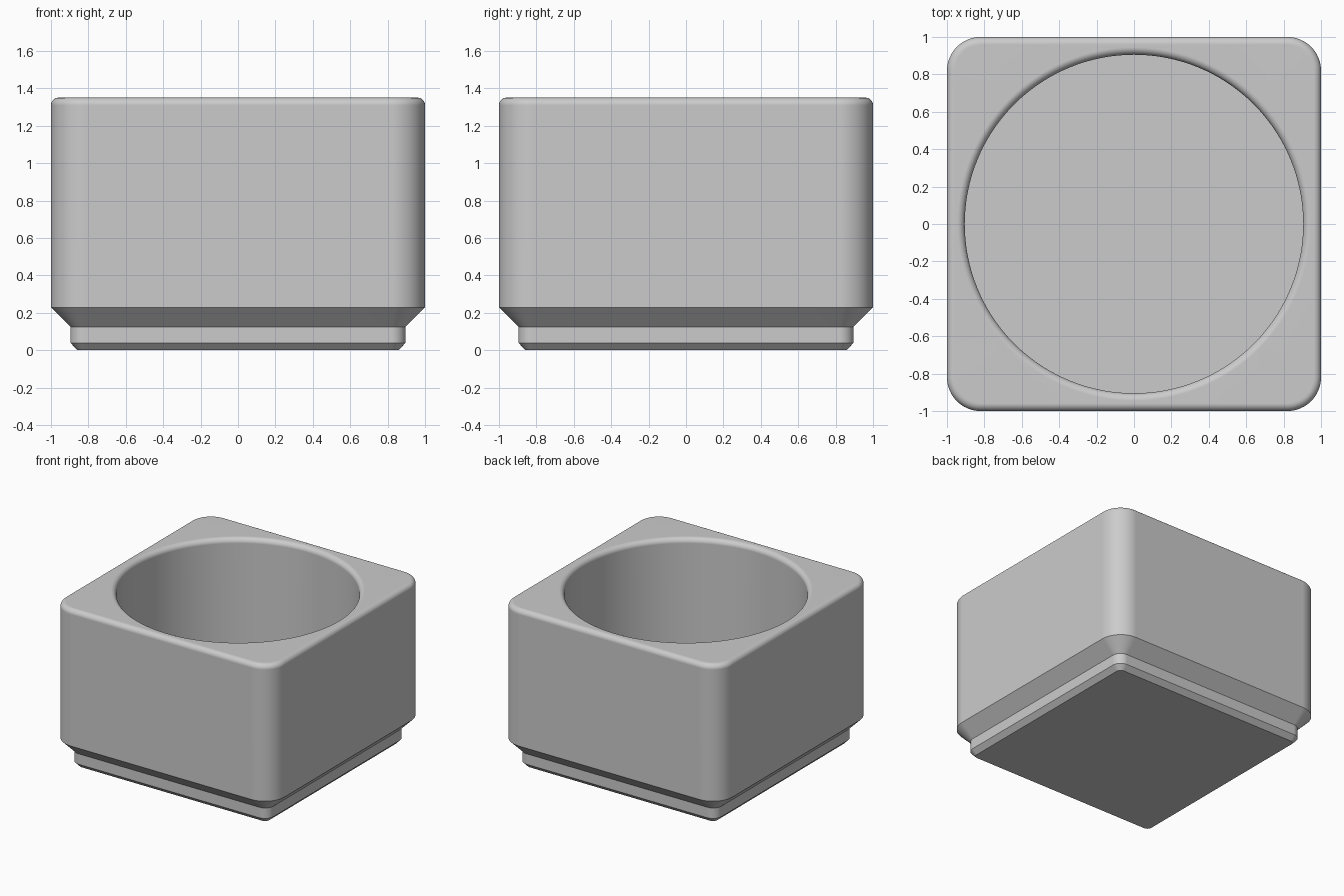
import bpy
import bmesh
from math import sin, cos, pi, radians

cube = bpy.data.objects.get("Cube")
if cube:
    bpy.data.objects.remove(cube, do_unlink=True)

HEIGHT, CORNER, FILLET = 1.35, 0.18, 0.04
BORE, FLOOR = 0.905, 0.34
ARC, BORE_SIDES, STEPS = 12, 128, 8

mat = bpy.data.materials.new("plain grey")
mat.use_nodes = True
grey = (0.6, 0.6, 0.6, 1)
mat.diffuse_color = grey
mat.node_tree.nodes["Principled BSDF"].inputs["Base Color"].default_value = grey

bm = bmesh.new()


def square_ring(inset, z):
    """Rounded square whose corner radius shrinks with the inset."""
    r = max(CORNER - inset, 0.03)
    c = 1 - inset - r
    ring = []
    for q, (sx, sy) in enumerate(((1, 1), (-1, 1), (-1, -1), (1, -1))):
        for i in range(ARC + 1):
            a = (q + i / ARC) * pi / 2
            ring.append(bm.verts.new((sx * c + r * cos(a), sy * c + r * sin(a), z)))
    return ring


def round_ring(r, z):
    angles = [2 * pi * i / BORE_SIDES for i in range(BORE_SIDES)]
    return [bm.verts.new((r * cos(a), r * sin(a), z)) for a in angles]


def loft(rings):
    for low, high in zip(rings, rings[1:]):
        for i in range(len(low)):
            j = (i + 1) % len(low)
            bm.faces.new((low[i], low[j], high[j], high[i]))


def loop_edges(ring):
    return [bm.edges.get((v, ring[i - 1])) for i, v in enumerate(ring)]


quarter = [i / STEPS * pi / 2 for i in range(STEPS + 1)]

# Stepped foot, straight walls and rounded top edge
profile = [(0.142, 0), (0.104, 0.039), (0.104, 0.125), (0, 0.229)]
profile += [(FILLET * (1 - cos(a)), HEIGHT - FILLET * (1 - sin(a))) for a in quarter]
outer = [square_ring(*p) for p in profile]
loft(outer)
bm.faces.new(outer[0])

# Round pocket with flat floor and rounded rim
profile = [(BORE, FLOOR)]
profile += [(BORE + FILLET * (1 - cos(a)), HEIGHT - FILLET * (1 - sin(a))) for a in quarter]
inner = [round_ring(*p) for p in profile]
loft(inner)
bm.faces.new(inner[0])

# Flat top between the outer edge and the rim
bmesh.ops.triangle_fill(bm, use_beauty=True, normal=(0, 0, 1),
                        edges=loop_edges(outer[-1]) + loop_edges(inner[-1]))
bmesh.ops.recalc_face_normals(bm, faces=bm.faces)

mesh = bpy.data.meshes.new("storage_bin")
bm.to_mesh(mesh)
bm.free()
mesh.materials.append(mat)
bin_obj = bpy.data.objects.new("storage_bin", mesh)
bpy.context.collection.objects.link(bin_obj)

# Smooth fillets, crisp chamfers, flat large faces
bpy.context.view_layer.objects.active = bin_obj
bin_obj.select_set(True)
bpy.ops.object.shade_smooth_by_angle(angle=radians(30))
weighted = bin_obj.modifiers.new("weighted_normals", 'WEIGHTED_NORMAL')
weighted.keep_sharp = True
